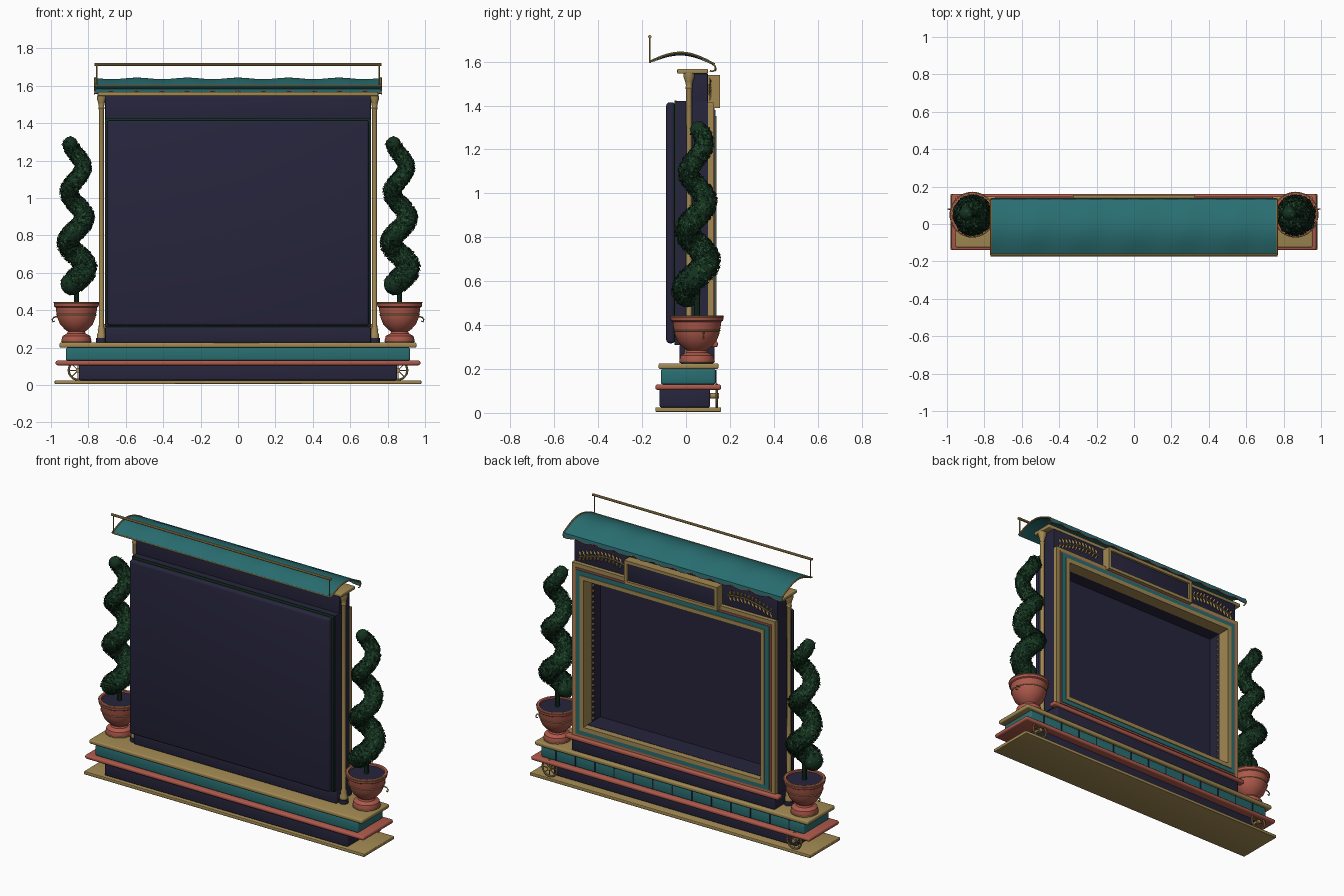
import bpy, bmesh, math, random
from mathutils import Vector, Matrix

if "Cube" in bpy.data.objects:
    bpy.data.objects.remove(bpy.data.objects["Cube"])

random.seed(4)
TAU = math.tau


def material(name, rgb):
    m = bpy.data.materials.new(name)
    m.diffuse_color = (*rgb, 1)
    m.use_nodes = True
    m.node_tree.nodes["Principled BSDF"].inputs["Base Color"].default_value = m.diffuse_color
    return m


GOLD = material("antique gold", (0.36, 0.25, 0.085))
TEAL = material("teal", (0.022, 0.155, 0.165))
CLAY = material("terracotta", (0.42, 0.10, 0.07))
NAVY = material("navy", (0.020, 0.018, 0.045))
CORE = material("dark green", (0.007, 0.032, 0.014))
LEAF = material("leaf green", (0.018, 0.075, 0.028))


def make(name, bm, *mats, smooth=True):
    bmesh.ops.recalc_face_normals(bm, faces=bm.faces)
    me = bpy.data.meshes.new(name)
    bm.to_mesh(me)
    bm.free()
    for m in mats:
        me.materials.append(m)
    ob = bpy.data.objects.new(name, me)
    bpy.context.collection.objects.link(ob)
    if smooth:
        me.shade_smooth()
        me.set_sharp_from_angle(angle=math.radians(35))
    return ob


def box(name, x0, x1, y0, y1, z0, z1, mat, bevel=0.004):
    bm = bmesh.new()
    bmesh.ops.create_cube(bm, size=1, matrix=Matrix.Translation(
        ((x0 + x1) / 2, (y0 + y1) / 2, (z0 + z1) / 2)) @ Matrix.Diagonal((x1 - x0, y1 - y0, z1 - z0, 1)))
    if bevel:
        bmesh.ops.bevel(bm, geom=bm.edges[:], offset=bevel, segments=3, profile=0.5, affect='EDGES')
    return make(name, bm, mat)


def frame(name, hx, z0, z1, w, y0, y1, mat):
    """Rectangular ring: outer half width hx, height z0..z1, bar width w."""
    bm = bmesh.new()
    loops = []
    for y in (y0, y1):
        for d in (0, w):
            loops.append([bm.verts.new(p) for p in ((-hx + d, y, z0 + d), (hx - d, y, z0 + d),
                                                    (hx - d, y, z1 - d), (-hx + d, y, z1 - d))])
    for a, b in ((0, 1), (1, 3), (3, 2), (2, 0)):
        for i in range(4):
            j = (i + 1) % 4
            bm.faces.new((loops[a][i], loops[a][j], loops[b][j], loops[b][i]))
    return make(name, bm, mat)


def lathe(name, profile, loc, mat, n=32):
    bm = bmesh.new()
    rings = [[bm.verts.new((loc[0] + r * math.cos(TAU * k / n), loc[1] + r * math.sin(TAU * k / n), loc[2] + z))
              for k in range(n)] for r, z in profile]
    for a, b in zip(rings, rings[1:]):
        for k in range(n):
            bm.faces.new((a[k], a[(k + 1) % n], b[(k + 1) % n], b[k]))
    bm.faces.new(rings[0])
    bm.faces.new(rings[-1])
    return make(name, bm, mat)


def sweep(bm, pts, radii, n=8, closed=False):
    """Round tube along points."""
    pts = [Vector(p) for p in pts]
    N, rings = len(pts), []
    for i, p in enumerate(pts):
        a = pts[i - 1] if i or closed else p
        b = pts[(i + 1) % N] if i < N - 1 or closed else p
        t = (b - a).normalized()
        ref = Vector((0, 0, 1)) if abs(t.z) < 0.9 else Vector((0, 1, 0))
        u = t.cross(ref).normalized()
        v = t.cross(u)
        r = radii[i] if isinstance(radii, list) else radii
        rings.append([bm.verts.new(p + r * (u * math.cos(TAU * k / n) + v * math.sin(TAU * k / n))) for k in range(n)])
    for i in range(N if closed else N - 1):
        a, b = rings[i], rings[(i + 1) % N]
        for k in range(n):
            bm.faces.new((a[k], a[(k + 1) % n], b[(k + 1) % n], b[k]))
    if not closed:
        bm.faces.new(rings[0])
        bm.faces.new(rings[-1])


def tube(name, pts, r, mat, closed=False):
    bm = bmesh.new()
    sweep(bm, pts, r, closed=closed)
    return make(name, bm, mat)


# stepped plinth
box("ground_plate", -.98, .98, -.14, .16, .005, .025, GOLD)
box("plinth_core", -.85, .85, -.12, .11, .025, .11, NAVY, .008)
box("lower_ledge", -.975, .975, -.14, .16, .105, .13, CLAY, .01)
box("teal_band", -.92, .92, -.115, .135, .13, .20, TEAL, .01)
box("upper_ledge", -.955, .955, -.125, .148, .20, .226, GOLD, .008)
for i in range(13):
    x = (i - 6) * .136
    box("band_joint", x - .004, x + .004, .13, .138, .135, .195, NAVY, 0)

# spoked wheels
for s in (-1, 1):
    bm = bmesh.new()
    c = Vector((s * .855, .14, .078))
    arm = lambda a, r: c + Vector((math.cos(a) * r, 0, math.sin(a) * r))
    sweep(bm, [arm(TAU * k / 28, .05) for k in range(28)], .006, closed=True)
    for k in range(8):
        sweep(bm, [c, arm(TAU * k / 8, .05)], .003, n=6)
    sweep(bm, [c - Vector((0, .03, 0)), c + Vector((0, .01, 0))], .013, n=12)
    make("wheel", bm, GOLD)

# cabinet with a recessed opening towards +y
frame("cabinet_shell", .71, .31, 1.42, .09, -.045, .10, NAVY)
box("cabinet_foot", -.71, .71, -.03, .13, .226, .31, NAVY, .008)
box("cabinet_head", -.71, .71, 0, .10, 1.40, 1.545, NAVY, .003)
box("recess_wall", -.69, .69, -.045, -.03, .33, 1.40, NAVY, 0)
box("gasket", -.706, .706, -.053, -.044, .31, 1.424, CORE, .002)
box("rear_panel", -.70, .70, -.09, -.05, .317, 1.415, NAVY, .015)
box("cornice", -.75, .75, -.04, .10, 1.545, 1.567, GOLD, .006)

# layered picture frame
frame("frame_outer_gold", .71, .31, 1.415, .03, .10, .125, GOLD)
frame("frame_clay_bead", .685, .335, 1.39, .012, .10, .13, CLAY)
frame("frame_teal", .675, .345, 1.38, .04, .10, .135, TEAL)
frame("frame_inner_gold", .645, .372, 1.352, .026, .06, .14, GOLD)
box("sill_moulding", -.745, .745, .10, .145, .30, .325, CLAY, .008)
bm = bmesh.new()
for s in (-1, 1):
    for k in range(26):
        bmesh.ops.create_icosphere(bm, subdivisions=1, radius=.01,
                                   matrix=Matrix.Translation((s * .617, .045, .42 + k * .035)))
make("recess_beads", bm, GOLD)

# blank sign plaque
box("sign_board", -.31, .31, .09, .14, 1.40, 1.53, NAVY, .006)
frame("sign_frame", .325, 1.39, 1.54, .02, .09, .155, GOLD)

# leaf sprays beside the sign
for s in (-1, 1):
    bm = bmesh.new()
    path = lambda t: Vector((s * (.36 + .31 * t), .106, 1.45 + .045 * math.sin(math.pi * (.25 + .75 * t))))
    sweep(bm, [path(k / 14) for k in range(15)], .004, n=6)
    for k in range(12):
        p = path((k + .5) / 12)
        for side in (-1, 1):
            d = Vector((s * .6, 0, side)).normalized()
            e = Vector((-d.z, 0, d.x)) * .0085
            q = [p, p + d * .022 + e, p + d * .044, p + d * .022 - e]
            lo = [bm.verts.new(v) for v in q]
            hi = bm.verts.new(p + d * .022 + Vector((0, .01, 0)))
            for i in range(4):
                bm.faces.new((lo[i], lo[(i + 1) % 4], hi))
            bm.faces.new(lo)
    make("leaf_spray", bm, GOLD)

# slim columns
COLUMN = [(.024, .25), (.024, .27), (.019, .28), (.02, .295), (.014, .31), (.0125, .9), (.013, 1.47),
          (.017, 1.48), (.014, 1.49), (.018, 1.51), (.025, 1.53), (.025, 1.548)]
for s in (-1, 1):
    lathe("column", COLUMN, (s * .73, .014, 0), GOLD, 20)
    lathe("column_foot", [(.028, .226), (.028, .252)], (s * .73, .014, 0), NAVY, 20)


# arched canopy with a gentle ripple
def roof(x, t):
    ripple = .004 * math.cos(x * TAU / .27) * math.sin(math.pi * t)
    return Vector((x, -.165 + .295 * t, 1.60 - .012 * t + .045 * math.sin(math.pi * t) + ripple))


bm = bmesh.new()
NX, NT = 96, 16
for off in (0, -.007):
    g = [[bm.verts.new(roof(-.762 + 1.524 * i / NX, j / NT) + Vector((0, 0, off))) for j in range(NT + 1)]
         for i in range(NX + 1)]
    for i in range(NX):
        for j in range(NT):
            bm.faces.new((g[i][j], g[i + 1][j], g[i + 1][j + 1], g[i][j + 1]))
make("canopy", bm, TEAL)

# scalloped valance on the open side with piping
hem = lambda x: 1.572 - .012 * abs(math.sin(x * math.pi / .136))
bm = bmesh.new()
xs = [-.762 + 1.524 * i / 132 for i in range(133)]
rows = [[bm.verts.new((x, y, z)) for y, z in ((.128, 1.588), (.134, 1.588), (.137, hem(x)), (.131, hem(x)))] for x in xs]
for a, b in zip(rows, rows[1:]):
    for k in range(4):
        bm.faces.new((a[k], a[(k + 1) % 4], b[(k + 1) % 4], b[k]))
make("valance", bm, TEAL)
tube("valance_piping", [(x, .134, hem(x)) for x in xs], .004, CLAY)

# canopy end trims, scroll hooks and rail
for s in (-1, 1):
    tube("canopy_end_trim", [roof(s * .764, k / 16) for k in range(17)], .005, GOLD)
    tube("scroll_hook", [(s * .766, .118 + .016 * math.cos(a), 1.572 + .016 * math.sin(a))
                         for a in [1.4 - .4 * k for k in range(10)]], .0035, GOLD)
    tube("rail_post", [(s * .755, -.165, 1.595), (s * .755, -.165, 1.715)], .004, GOLD)
tube("rail", [(-.768, -.165, 1.714), (.768, -.165, 1.714)], .008, GOLD)
tube("canopy_front_trim", [(-.764, -.165, 1.599), (.764, -.165, 1.599)], .004, GOLD)

# spiral topiary, built once: foliage core then scattered leaves
Z0, Z1 = .54, 1.29


def helix(t):
    z = Z0 + (Z1 - Z0) * t
    a = TAU * (z - 1.165) / .268
    amp = .052 - .018 * t
    return Vector((amp * math.cos(a), amp * math.sin(a), z)), .062 - .022 * t


bm = bmesh.new()
steps = [helix(k / 90) for k in range(91)]
sweep(bm, [p for p, r in steps], [r * .93 for p, r in steps], n=16)
for p, r in (steps[0], steps[-1]):
    bmesh.ops.create_icosphere(bm, subdivisions=3, radius=r * .95, matrix=Matrix.Translation(p))
sweep(bm, [(0, 0, .42), (0, 0, .6)], .014, n=10)
core = make("topiary_core", bm, CORE)

bm = bmesh.new()
for i in range(4200):
    t = random.random() ** 1.15
    p, r = helix(t)
    tan = (helix(t + .01)[0] - helix(t - .01)[0]).normalized()
    out = Vector([random.gauss(0, 1) for _ in range(3)])
    if .02 < t < .985:
        out -= tan * out.dot(tan)
    out.normalize()
    n = (out + .55 * Vector([random.uniform(-1, 1) for _ in range(3)])).normalized()
    u = n.orthogonal().normalized()
    u.rotate(Matrix.Rotation(random.uniform(0, TAU), 3, n))
    v = n.cross(u)
    c = p + out * r * random.uniform(.93, 1.05)
    f = bm.faces.new([bm.verts.new(c + q) for q in (-u * .011, v * .006, u * .011, -v * .006)])
    f.material_index = 1 if random.random() < .4 else 0
leaves = make("topiary_leaves", bm, CORE, LEAF, smooth=False)

POT = [(.078, .228), (.08, .24), (.074, .262), (.05, .275), (.046, .285), (.062, .297), (.088, .325), (.102, .36),
       (.109, .40), (.111, .415), (.119, .42), (.121, .435), (.116, .443), (.104, .443), (.10, .425)]
for s in (-1, 1):
    at = Vector((s * .864, .05, 0))
    for src in (core, leaves):
        ob = src if s < 0 else src.copy()
        if s > 0:
            bpy.context.collection.objects.link(ob)
        ob.location = at
    lathe("pot", POT, at, CLAY, 40)
    lathe("soil", [(.102, .426), (.102, .434)], at, NAVY, 40)
    for r, z in ((.119, .44), (.078, .232), (.105, .375)):
        tube("pot_ring", [at + Vector((r * math.cos(TAU * k / 40), r * math.sin(TAU * k / 40), z)) for k in range(40)],
             .0035, GOLD, closed=True)
    tube("pot_handle", [(s * x, .08, z) for x, z in ((.945, .355), (.965, .366), (.984, .362), (.994, .35),
                                                    (.99, .338), (.98, .341))], .004, GOLD)
